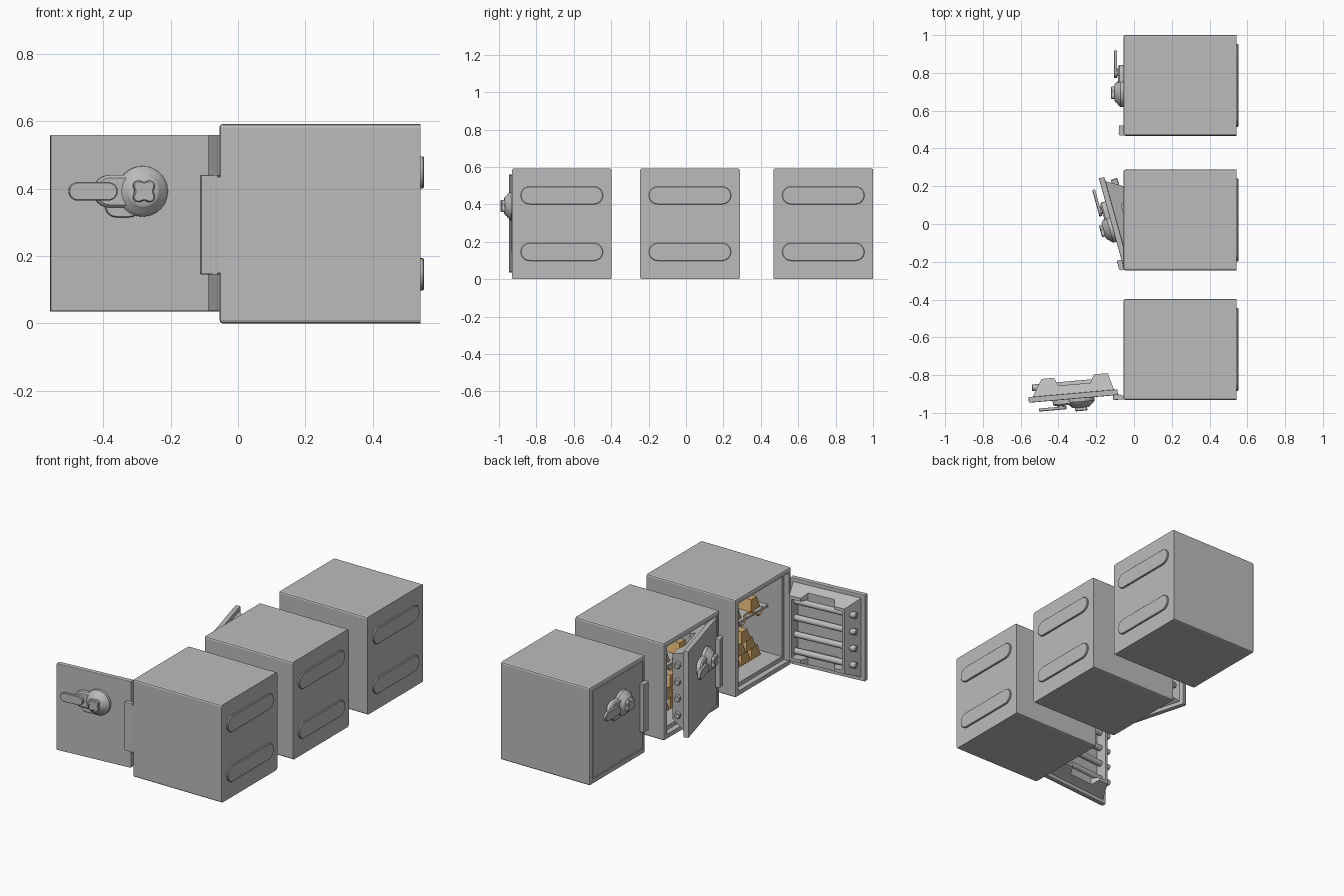
import bpy, bmesh, math
from mathutils import Matrix, Vector

if "Cube" in bpy.data.objects:
    bpy.data.objects.remove(bpy.data.objects["Cube"], do_unlink=True)


def material(name, rgb, metallic=0.0):
    m = bpy.data.materials.new(name)
    m.use_nodes = True
    m.diffuse_color = (*rgb, 1)
    m.node_tree.nodes["Principled BSDF"].inputs["Base Color"].default_value = (*rgb, 1)
    return m


STEEL = material("grey steel", (0.5, 0.5, 0.5))
GOLD = material("gold", (0.64, 0.39, 0.14))

FRONT, BACK, HALF = -0.055, 0.542, 0.267      # safe body extents
PIVOT = Vector((-0.069, -0.254, 0))           # hinge axis
HINGE_Y, FREE_Y = -0.239, 0.234               # door plate edges
DIAL_Y, DIAL_Z = -0.039, 0.392
fixed, swinging = [], []


# ---- helpers ----
def loft(name, rings, mat=STEEL, group=None, smooth=False, bevel=0.0):
    """Skin a stack of equal rings and cap both ends."""
    bm = bmesh.new()
    vs = [[bm.verts.new(p) for p in r] for r in rings]
    n = len(rings[0])
    for a, b in zip(vs, vs[1:]):
        for i in range(n):
            j = (i + 1) % n
            bm.faces.new((a[i], a[j], b[j], b[i]))
    bm.faces.new(vs[0])
    bm.faces.new(vs[-1])
    if bevel:
        edges = [e for e in bm.edges if not all(abs(v.co.x - BACK) < 1e-4 for v in e.verts)]
        bmesh.ops.bevel(bm, geom=edges, offset=bevel, segments=2, profile=0.5, affect='EDGES')
    bmesh.ops.recalc_face_normals(bm, faces=bm.faces)
    me = bpy.data.meshes.new(name)
    bm.to_mesh(me)
    bm.free()
    me.materials.append(mat)
    ob = bpy.data.objects.new(name, me)
    bpy.context.collection.objects.link(ob)
    if smooth:
        bpy.ops.object.select_all(action='DESELECT')
        ob.select_set(True)
        bpy.context.view_layer.objects.active = ob
        bpy.ops.object.shade_smooth_by_angle(angle=math.radians(35))
    if group is not None:
        group.append(ob)
    return ob


def rect(x, y0, y1, z0, z1):
    return [(x, y0, z0), (x, y1, z0), (x, y1, z1), (x, y0, z1)]


def box(name, x, y, z, mat=STEEL, group=None, bevel=0.0):
    return loft(name, [rect(x[0], *y, *z), rect(x[1], *y, *z)], mat, group, bevel=bevel)


def stadium(x, y0, y1, z, r, n=12):
    pts = []
    for cy, start in ((y1, -90), (y0, 90)):
        for i in range(n + 1):
            a = math.radians(start + 180 * i / n)
            pts.append((x, cy + r * math.cos(a), z + r * math.sin(a)))
    return pts


def slot_plate(name, x0, x1, y0, y1, z, r, group, edge=0.003):
    """Rounded plate whose outer rim (at x1) is chamfered."""
    mid = x1 - math.copysign(edge, x1 - x0)
    loft(name, [stadium(x0, y0, y1, z, r), stadium(mid, y0, y1, z, r),
                stadium(x1, y0, y1, z, r - edge)], STEEL, group, True)


def circle(axis, pos, a, b, r, n=24, lobe=0.0):
    pts = []
    for i in range(n):
        t = 2 * math.pi * i / n
        k = r - lobe * math.cos(4 * t)
        p, q = a + k * math.cos(t), b + k * math.sin(t)
        pts.append({'x': (pos, p, q), 'y': (p, pos, q), 'z': (p, q, pos)}[axis])
    return pts


def cut(ob, *cutters):
    bpy.context.view_layer.objects.active = ob
    for c in cutters:
        mod = ob.modifiers.new("cut", 'BOOLEAN')
        mod.object, mod.operation, mod.solver = c, 'DIFFERENCE', 'EXACT'
        bpy.ops.object.modifier_apply(modifier=mod.name)
        bpy.data.objects.remove(c, do_unlink=True)


# ---- body: hollow cabinet with a stepped door recess ----
body = box("body", (FRONT, BACK), (-HALF, HALF), (0, 0.592), group=fixed, bevel=0.01)
cut(body,
    box("recess_cutter", (-0.2, -0.022), (-0.243, 0.239), (0.031, 0.564)),
    box("cavity_cutter", (-0.1, 0.49), (-0.224, 0.22), (0.055, 0.54)))
box("shelf", (0.07, 0.495), (-0.23, 0.23), (0.334, 0.347), group=fixed)
for label, z in (("lower", 0.146), ("upper", 0.448)):
    slot_plate(label + "_back_rib", BACK - 0.005, 0.552, -0.172, 0.172, z, 0.048, fixed)

# ---- hinge ----
loft("hinge_barrel", [circle('z', z, PIVOT.x, PIVOT.y, 0.0125, 16) for z in (0.145, 0.44)],
     STEEL, fixed, True)
box("hinge_mount", (-0.069, -0.05), (-0.265, -0.246), (0.15, 0.435), group=fixed)
box("hinge_leaf", (-0.08, -0.053), (-0.254, -0.212), (0.145, 0.44), group=swinging, bevel=0.004)

# ---- door plate and tapered inner plug ----
box("door_plate", (FRONT, -0.025), (HINGE_Y, FREE_Y), (0.035, 0.56), group=swinging, bevel=0.004)
plug = loft("door_plug", [rect(-0.027, -0.222, 0.212, 0.057, 0.538),
                          rect(0.065, -0.195, 0.157, 0.1, 0.495)], group=swinging)
cut(plug,
    box("panel_cutter", (-0.005, 0.2), (-0.18, 0.142), (0.12, 0.475)),
    loft("notch_cutter", [rect(0.022, -0.099, 0.069, 0, 1), rect(0.1, -0.14, 0.11, 0, 1)]))
for label, z in (("lower", (0.115, 0.155)), ("upper", (0.44, 0.48))):
    box(label + "_bracket", (-0.01, 0.022), (-0.105, 0.075), z, group=swinging)
for i in range(4):
    z = 0.146 + 0.101 * i
    loft("locking_bolt", [circle('y', y, 0.022, z, r, 16) for y, r in
                          ((-0.185, 0.018), (0.207, 0.018), (0.211, 0.014))],
         STEEL, swinging, True)

# ---- dial, escutcheon and lever ----
slot_plate("escutcheon", -0.05, -0.085, DIAL_Y, 0.06, DIAL_Z, 0.048, swinging, 0.008)
slot_plate("lower_tongue", -0.05, -0.07, 0.0, 0.04, 0.347, 0.032, swinging)
profile = ((-0.05, 0.075), (-0.072, 0.075), (-0.078, 0.07), (-0.085, 0.064),
           (-0.09, 0.056), (-0.1, 0.048), (-0.104, 0.042))
loft("dial", [circle('x', x, DIAL_Y, DIAL_Z, r, 32) for x, r in profile], STEEL, swinging, True)
loft("dial_knob", [circle('x', x, DIAL_Y, DIAL_Z, r, 48, 0.006) for x, r in
                   ((-0.1, 0.034), (-0.118, 0.034), (-0.122, 0.03))], STEEL, swinging, True)
loft("lever_stem", [circle('x', x, 0.068, DIAL_Z, 0.02) for x in (-0.08, -0.095)],
     STEEL, swinging, True)
slot_plate("lever", -0.09, -0.106, 0.066, 0.157, DIAL_Z, 0.0275, swinging)


# ---- gold contents ----
def ingot(x, y, z, length=0.16, w=0.09, h=0.065):
    def level(k, zz):
        a, b = length / 2 * (0.7 + 0.3 * k), w / 2 * k
        return [(x - a, y - b, zz), (x + a, y - b, zz), (x + a, y + b, zz), (x - a, y + b, zz)]
    loft("gold_ingot", [level(1, z), level(0.6, z + h)], GOLD, fixed)


for row, count in enumerate((3, 2, 1)):
    for i in range(count):
        ingot(0.17, -0.04 + 0.096 * (i - (count - 1) / 2), 0.056 + 0.065 * row)
for y in (-0.13, 0.05):
    ingot(0.17, y, 0.348)

# chain draped over the shelf edge
chain = bpy.data.curves.new("gold_chain", 'CURVE')
chain.dimensions = '3D'
chain.bevel_depth, chain.bevel_resolution = 0.005, 2
spline = chain.splines.new('POLY')
spline.points.add(40)
for i, p in enumerate(spline.points):
    t = i / 40
    drop = math.sin(math.pi * t * 3) * 0.03
    p.co = (0.077 - min(drop, 0) * 0.5 - (0.013 if drop > 0 else 0), -0.17 + 0.25 * t,
            0.352 - max(drop, 0), 1)
chain.materials.append(GOLD)
chain_ob = bpy.data.objects.new("gold_chain", chain)
bpy.context.collection.objects.link(chain_ob)
fixed.append(chain_ob)

# ---- three safes: open, ajar and closed ----
for k, (label, cy, angle) in enumerate((("open", -0.664, 95), ("ajar", 0.021, 15.5), ("closed", 0.734, 0))):
    place = Matrix.Translation((0, cy, 0))
    swing = (place @ Matrix.Translation(PIVOT) @ Matrix.Rotation(math.radians(angle), 4, 'Z')
             @ Matrix.Translation(-PIVOT))
    for group, mat in ((fixed, place), (swinging, swing)):
        for src in group:
            ob = src if k == 2 else src.copy()
            if k < 2:
                bpy.context.collection.objects.link(ob)
            ob.name = label + "_safe_" + src.name.split(".")[0].replace("closed_safe_", "")
            ob.matrix_world = mat
